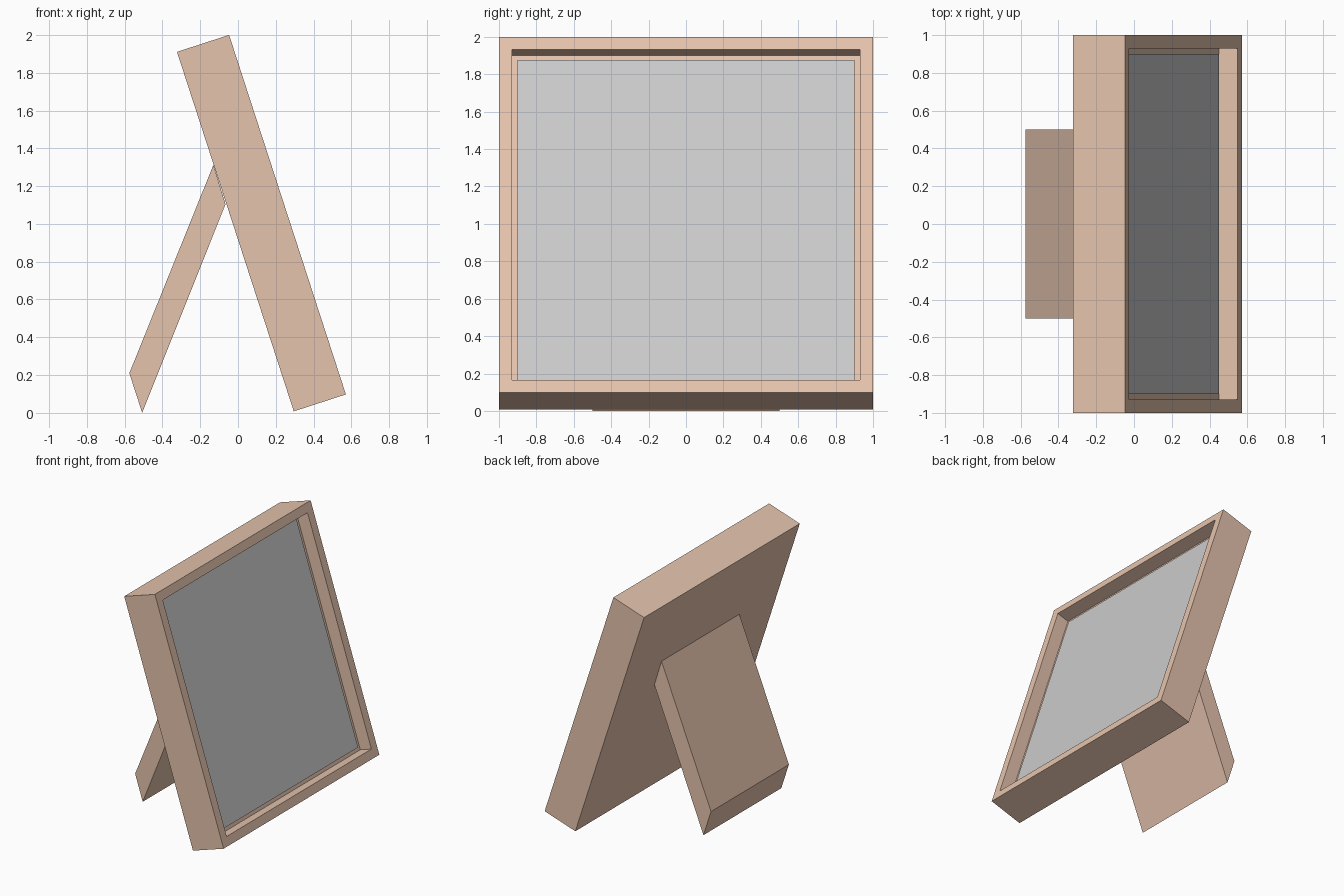
import bpy, bmesh
from math import radians

if "Cube" in bpy.data.objects:
    bpy.data.objects.remove(bpy.data.objects["Cube"])

TILT = radians(-18)
CENTRE = (0.124, 0, 1.004)
DEPTH, BORDER, RECESS, PANE = 0.29, 0.1, 0.095, 0.01

wood = bpy.data.materials.new("wood")
wood.diffuse_color = (0.79, 0.55, 0.42, 1)
wood.use_nodes = True
wood.node_tree.nodes["Principled BSDF"].inputs["Base Color"].default_value = wood.diffuse_color


def make_object(name, bm, material=None):
    bmesh.ops.recalc_face_normals(bm, faces=bm.faces[:])
    mesh = bpy.data.meshes.new(name)
    bm.to_mesh(mesh)
    bm.free()
    obj = bpy.data.objects.new(name, mesh)
    bpy.context.collection.objects.link(obj)
    if material:
        mesh.materials.append(material)
    return obj


def box(size):
    bm = bmesh.new()
    bmesh.ops.create_cube(bm, size=1)
    bmesh.ops.scale(bm, vec=size, verts=bm.verts[:])
    return bm


def tilt(obj):
    obj.location = CENTRE
    obj.rotation_euler = (0, TILT, 0)


# Frame: a slab whose front face is inset and pushed in to hold the picture
bm = box((DEPTH, 2, 2))
bm.normal_update()
front = max(bm.faces, key=lambda f: f.calc_center_median().x)
bmesh.ops.inset_region(bm, faces=[front], thickness=BORDER)
pocket = bmesh.ops.extrude_discrete_faces(bm, faces=[front])["faces"][0]
bmesh.ops.translate(bm, vec=(-RECESS - PANE, 0, 0), verts=pocket.verts[:])
tilt(make_object("frame", bm, wood))

# Picture pane lying in the recess
bm = box((PANE, 2 - 2 * BORDER, 2 - 2 * BORDER))
bmesh.ops.translate(bm, vec=(DEPTH / 2 - RECESS - PANE / 2, 0, 0), verts=bm.verts[:])
tilt(make_object("picture_pane", bm))

# Easel leg: slanted profile, its top end flush with the back of the frame
profile = [(-0.507, 0.0), (-0.066, 1.104), (-0.13, 1.313), (-0.575, 0.21)]
bm = bmesh.new()
side = bm.faces.new([bm.verts.new((x, -0.5, z)) for x, z in profile])
ext = bmesh.ops.extrude_face_region(bm, geom=[side])
moved = [g for g in ext["geom"] if isinstance(g, bmesh.types.BMVert)]
bmesh.ops.translate(bm, vec=(0, 1, 0), verts=moved)
make_object("back_leg", bm, wood)
